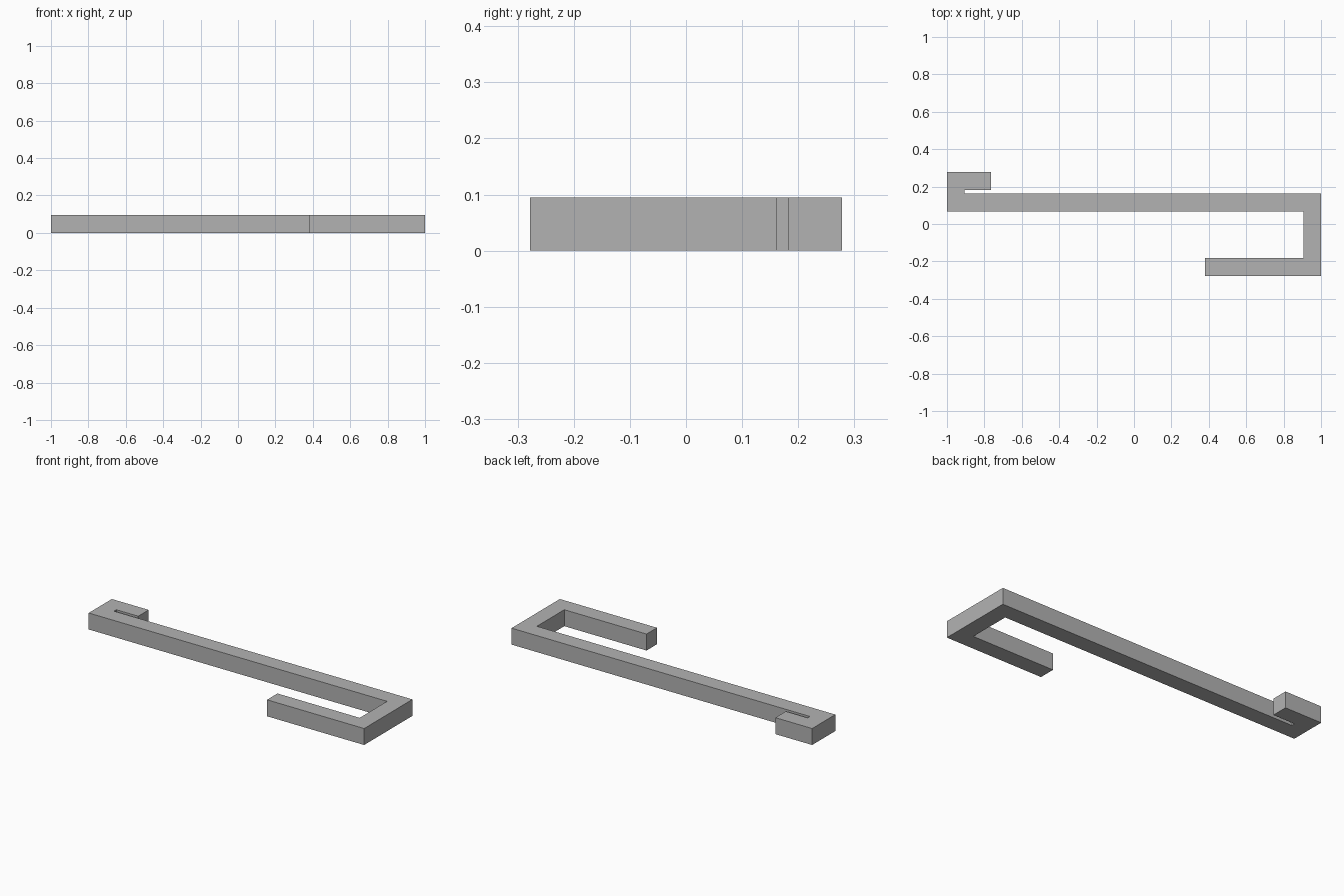
import bpy
import bmesh

cube = bpy.data.objects.get("Cube")
if cube:
    bpy.data.objects.remove(cube, do_unlink=True)

# Plain grey material
grey = bpy.data.materials.new("plain_grey")
grey.use_nodes = True
colour = (0.45, 0.45, 0.45, 1)
grey.diffuse_color = colour
grey.node_tree.nodes["Principled BSDF"].inputs["Base Color"].default_value = colour

T = 0.095          # square section of the bar
HALF = 0.278       # half depth of the whole hook
BAR = 0.162        # back face of the long bar

# Outline: front hook, right end, long bar, then the small back hook
outline = [
    (0.38, -HALF), (1, -HALF), (1, BAR), (-1 + T, BAR),
    (-1 + T, HALF - T), (-0.765, HALF - T), (-0.765, HALF), (-1, HALF),
    (-1, BAR - T), (1 - T, BAR - T), (1 - T, T - HALF), (0.38, T - HALF),
]

# Extrude the outline into a solid bar
bm = bmesh.new()
face = bm.faces.new([bm.verts.new((x, y, 0)) for x, y in outline])
result = bmesh.ops.extrude_face_region(bm, geom=[face])
top = [v for v in result["geom"] if isinstance(v, bmesh.types.BMVert)]
bmesh.ops.translate(bm, verts=top, vec=(0, 0, T))
bmesh.ops.recalc_face_normals(bm, faces=bm.faces)

mesh = bpy.data.meshes.new("double_hook_bar")
bm.to_mesh(mesh)
bm.free()
mesh.materials.append(grey)
hook = bpy.data.objects.new("double_hook_bar", mesh)
bpy.context.collection.objects.link(hook)
